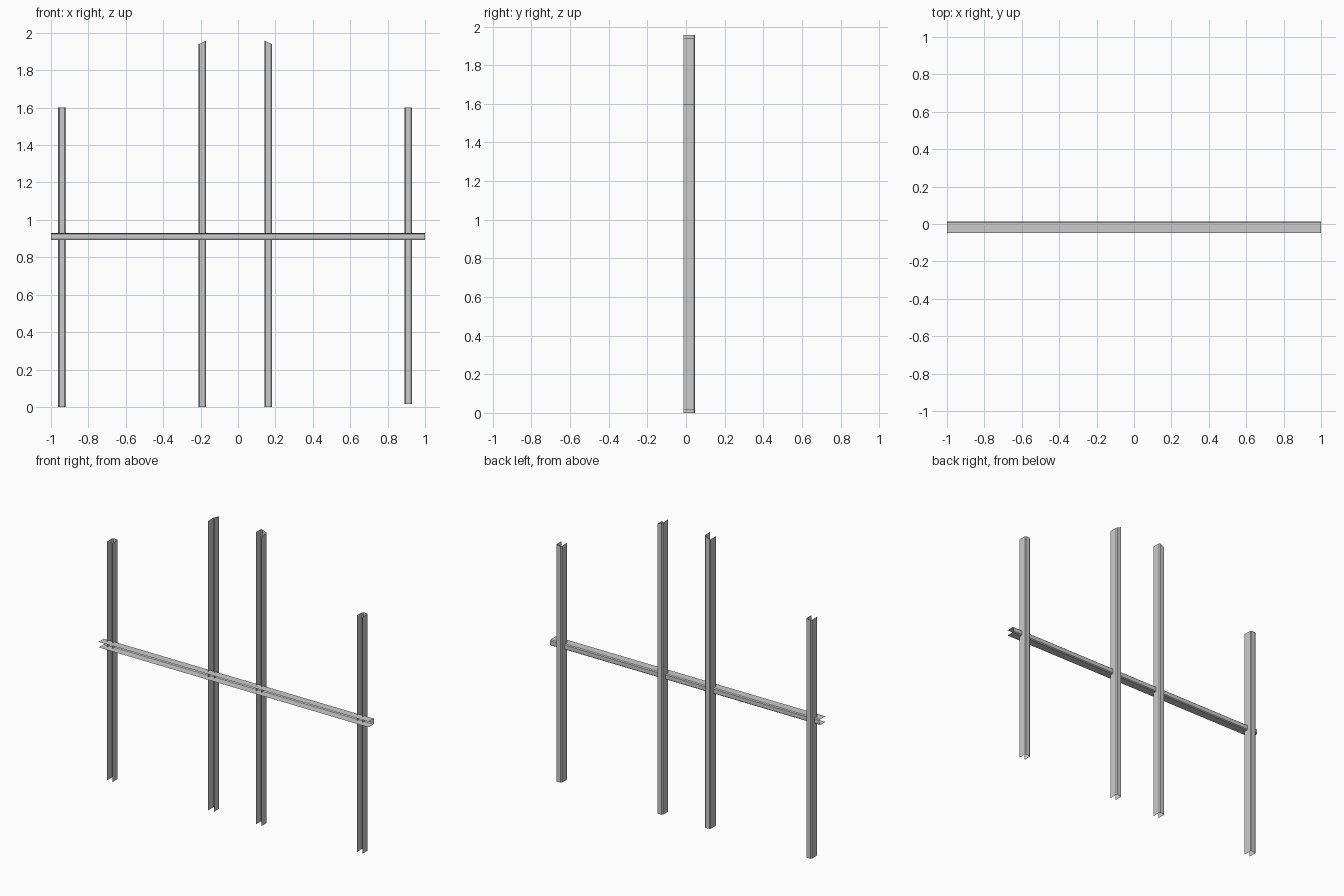
import bpy, bmesh
from mathutils import Vector

if "Cube" in bpy.data.objects:
    bpy.data.objects.remove(bpy.data.objects["Cube"])

W, D, C = 0.041, 0.06, 0.006   # channel width, flange depth, bend size
BACK_POST, BACK_RAIL = 0.047, 0.013

# open sheet channel section: (across, depth behind web)
h = W / 2
PROFILE = [(-h, -D), (-h, -C), (-h + C, 0), (h - C, 0), (h, -C), (h, -D)]


def channel(name, place, start, end):
    """Sweep the section; start/end give the length position for each across value."""
    bm = bmesh.new()
    rows = [[bm.verts.new(place(a, d, f(a))) for a, d in PROFILE] for f in (start, end)]
    for i in range(len(PROFILE) - 1):
        bm.faces.new((rows[0][i], rows[1][i], rows[1][i + 1], rows[0][i + 1]))
    mesh = bpy.data.meshes.new(name)
    bm.to_mesh(mesh)
    bm.free()
    obj = bpy.data.objects.new(name, mesh)
    bpy.context.collection.objects.link(obj)
    return obj


# uprights: centre x, bottom, top, top slope
posts = [
    ("left_outer_post", -0.941, 0.0, 1.60, 0.0),
    ("left_inner_post", -0.191, 0.0, 1.948, 0.45),
    ("right_inner_post", 0.162, 0.0, 1.948, -0.45),
    ("right_outer_post", 0.911, 0.015, 1.60, 0.0),
]
for name, x, z0, z1, slope in posts:
    channel(name,
            lambda a, d, t, x=x: Vector((x + a, BACK_POST + d, t)),
            lambda a, z0=z0: z0,
            lambda a, z1=z1, s=slope: z1 + s * a)

# cross rail
channel("cross_rail",
        lambda a, d, t: Vector((t, BACK_RAIL + d, 0.912 + a * 0.92)),
        lambda a: -1.0, lambda a: 1.0)
